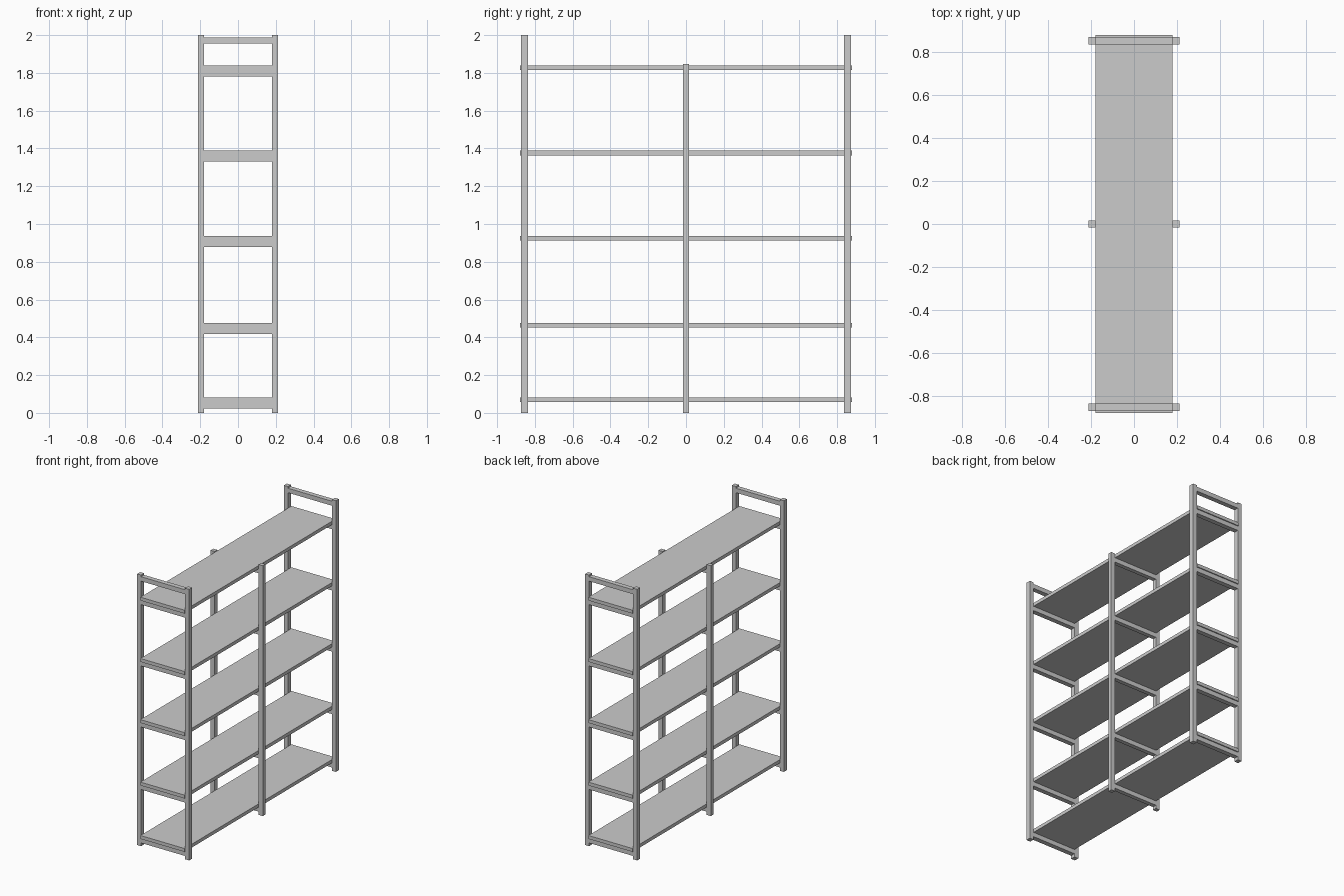
import bpy

if "Cube" in bpy.data.objects:
    bpy.data.objects.remove(bpy.data.objects["Cube"])


def box(name, x0, x1, y0, y1, z0, z1):
    bpy.ops.mesh.primitive_cube_add(
        size=1, location=((x0 + x1) / 2, (y0 + y1) / 2, (z0 + z1) / 2))
    ob = bpy.context.object
    ob.name = name
    ob.scale = (x1 - x0, y1 - y0, z1 - z0)
    bpy.ops.object.transform_apply(location=False, rotation=False, scale=True)
    return ob


INNER, OUTER = 0.18, 0.213          # post faces along x
SHELF_TOPS = [0.082, 0.476, 0.937, 1.388, 1.84]
SHELF_T, RAIL_H = 0.025, 0.033

# Three ladder frames: name, centre y, half depth, post height
frames = [("front", -0.855, 0.0175, 2.0),
          ("middle", 0.0, 0.0155, 1.847),
          ("back", 0.855, 0.0175, 2.0)]

for name, y, half, height in frames:
    # Upright posts
    for side, s in (("left", -1), ("right", 1)):
        xs = sorted((s * INNER, s * OUTER))
        box(f"{name}_{side}_post", *xs, y - half, y + half, 0, height)
    # Cross rails under every shelf
    for i, top in enumerate(SHELF_TOPS):
        z = top - SHELF_T
        box(f"{name}_rail_{i + 1}", -INNER, INNER, y - half, y + half, z - RAIL_H, z)
    # Top rail on the end frames only
    if name != "middle":
        box(f"{name}_top_rail", -INNER, INNER, y - half, y + half, 1.955, 1.988)

# Shelf boards running between the posts
for i, top in enumerate(SHELF_TOPS):
    box(f"shelf_{i + 1}", -INNER, INNER, -0.88, 0.88, top - SHELF_T, top)
